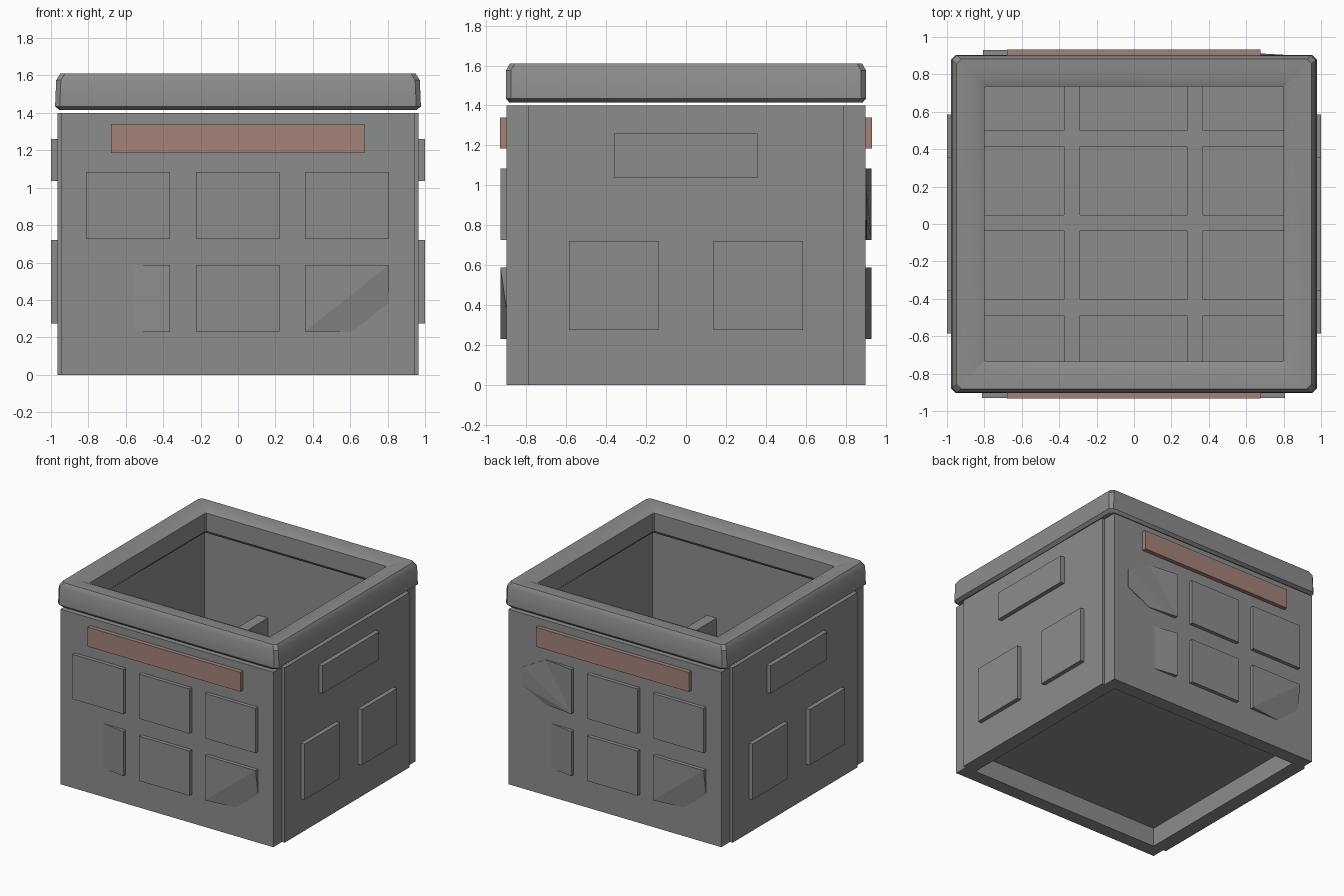
import bpy
import bmesh

cube = bpy.data.objects.get("Cube")
if cube:
    bpy.data.objects.remove(cube, do_unlink=True)


def material(name, rgb):
    m = bpy.data.materials.new(name)
    m.use_nodes = True
    m.diffuse_color = (*rgb, 1)
    m.node_tree.nodes["Principled BSDF"].inputs["Base Color"].default_value = (*rgb, 1)
    return m


GREY = material("grey plastic", (0.26, 0.27, 0.262))
PINK = material("dusty pink label", (0.37, 0.225, 0.19))


def finish(name, bm, mat, solid=True):
    if solid:
        bmesh.ops.recalc_face_normals(bm, faces=bm.faces)
    mesh = bpy.data.meshes.new(name)
    bm.to_mesh(mesh)
    bm.free()
    mesh.materials.append(mat)
    obj = bpy.data.objects.new(name, mesh)
    bpy.context.collection.objects.link(obj)
    return obj


def box(name, x, y, z, mat=GREY):
    bm = bmesh.new()
    bmesh.ops.create_cube(bm, size=1)
    for v in bm.verts:
        v.co = [a + (b - a) * (c + 0.5) for (a, b), c in zip((x, y, z), v.co)]
    return finish(name, bm, mat)


# Mapping from panel coordinates (across, up, depth) to each outer wall
SIDES = {
    "front": lambda u, v, d: (u, -0.9 - d, v),
    "back": lambda u, v, d: (u, 0.9 + d, v),
    "left": lambda u, v, d: (0.966 + d, u, v),
    "right": lambda u, v, d: (-0.966 - d, u, v),
}


def panel(name, side, points, mat=GREY):
    """Raised plate; a corner with negative depth dips into the wall."""
    place = SIDES[side]
    bm = bmesh.new()
    outer = [bm.verts.new(place(*p)) for p in points]
    inner = [bm.verts.new(place(u, v, -0.06)) for u, v, d in points]
    n = len(points)
    for i in range(1, n - 1):
        bm.faces.new((outer[0], outer[i], outer[i + 1]))
    bm.faces.new(inner[::-1])
    for i in range(n):
        j = (i + 1) % n
        bm.faces.new((outer[i], inner[i], inner[j], outer[j]))
    return finish(f"{side}_{name}", bm, mat)


def rect(u, v, d):
    return [(u[0], v[0], d), (u[1], v[0], d), (u[1], v[1], d), (u[0], v[1], d)]


# Crate walls
for name, s in (("front", -1), ("back", 1)):
    box(name + "_wall", (-0.943, 0.943), sorted((s * 0.79, s * 0.9)), (0, 1.4))
for name, s in (("left", 1), ("right", -1)):
    box(name + "_wall", sorted((s * 0.85, s * 0.966)), (-0.79, 0.79), (0, 1.4))

# Floor sheet, facing up
bm = bmesh.new()
bm.faces.new([bm.verts.new((x, y, 0.15)) for x, y in
              ((-0.85, -0.79), (0.85, -0.79), (0.85, 0.79), (-0.85, 0.79))])
finish("floor", bm, GREY, solid=False)

# Dividers making twelve compartments
for i, x in enumerate((-0.331, 0.326)):
    box(f"long_divider_{i + 1}", (x - 0.043, x + 0.043), (-0.79, 0.79), (0.15, 0.86))
for i, y in enumerate((-0.447, 0.005, 0.457)):
    box(f"cross_divider_{i + 1}", (-0.85, 0.85), (y - 0.043, y + 0.043), (0.15, 0.859))

# Top rim: stacked chamfered rectangles joined into a closed loop
profile = [(0.955, 0.885, 1.415), (0.978, 0.903, 1.435), (0.972, 0.902, 1.575),
           (0.95, 0.882, 1.61), (0.85, 0.785, 1.608), (0.8, 0.735, 1.585),
           (0.8, 0.735, 1.44), (0.82, 0.755, 1.415)]
bm = bmesh.new()
rings = []
for k, (a, b, z) in enumerate(profile):
    c = 0.025 if k < 4 else 0.008
    corners = [(a, c - b), (a, b - c), (a - c, b), (c - a, b),
               (-a, b - c), (-a, c - b), (c - a, -b), (a - c, -b)]
    rings.append([bm.verts.new((x, y, z)) for x, y in corners])
for k, ring in enumerate(rings):
    following = rings[(k + 1) % len(rings)]
    for i in range(8):
        j = (i + 1) % 8
        bm.faces.new((ring[i], ring[j], following[j], following[i]))
rim = finish("top_rim", bm, GREY)
bpy.ops.object.select_all(action="DESELECT")
rim.select_set(True)
bpy.context.view_layer.objects.active = rim
bpy.ops.object.shade_smooth_by_angle(angle=0.6)

# Front and back plates, three columns by two rows, some sunk at a corner
D = 0.03
COLUMNS = ((-0.812, -0.364), (-0.225, 0.222), (0.358, 0.807))
ROWS = {"upper": (0.727, 1.085), "lower": (0.23, 0.588)}
for side, s in (("front", 1), ("back", -1)):
    panel("label", side, rect((-0.678, 0.675), (1.185, 1.34), D + 0.003), PINK)
    for row, v in ROWS.items():
        for i, (u0, u1) in enumerate(COLUMNS):
            pts = rect((u0 * s, u1 * s), v, D)
            if row == "lower" and i == 0:
                # Outer edge dips into the wall
                pts[0] = (*pts[0][:2], -0.038)
                pts[3] = (*pts[3][:2], -0.038)
            elif row == "lower" and i == 2:
                # Lower outer corner dips into the wall
                pts[1] = (*pts[1][:2], -0.023)
            elif row == "upper" and i == 0 and side == "back":
                # Outer corners tapered away
                a, b = u0 * s, u1 * s
                pts = [(b, v[0], D), (b, v[1], D), (a - 0.2, v[1], 0.004),
                       (a, v[1] - 0.11, 0.004), (a, v[0] + 0.1, 0.004),
                       (a - 0.2, v[0], 0.004)]
            panel(f"{row}_plate_{i + 1}", side, pts)

# Side plates
for side in ("left", "right"):
    panel("upper_plate", side, rect((-0.358, 0.358), (1.037, 1.26), 0.034))
    for i, u in enumerate(((-0.585, -0.137), (0.137, 0.585))):
        panel(f"lower_plate_{i + 1}", side, rect(u, (0.275, 0.72), 0.034))
